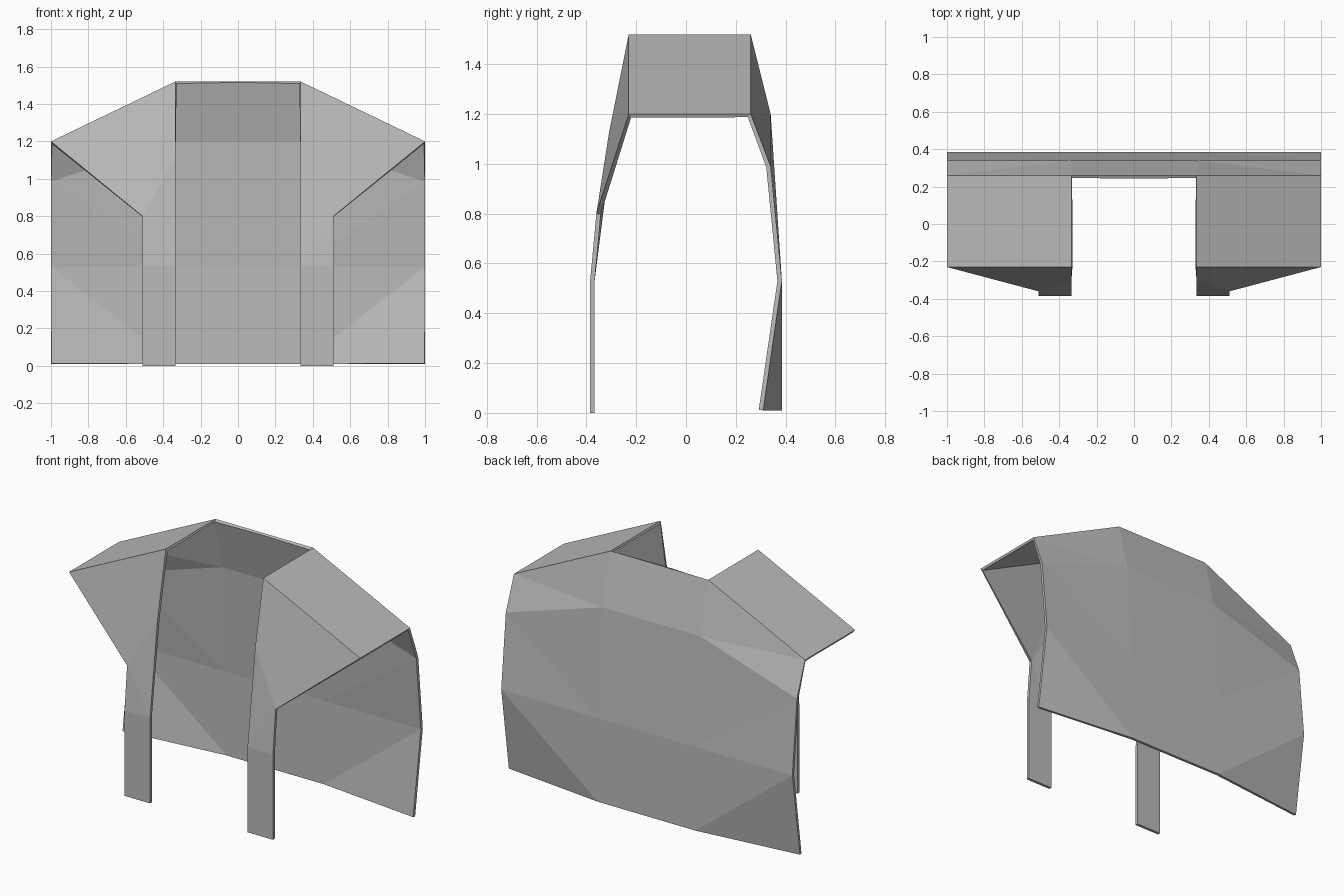
import bpy
import bmesh

cube = bpy.data.objects.get("Cube")
if cube:
    bpy.data.objects.remove(cube)

# One flat grey for the whole armoured vest
grey = bpy.data.materials.new("plain_grey")
grey.use_nodes = True
grey.diffuse_color = (0.5, 0.5, 0.5, 1)
grey.node_tree.nodes["Principled BSDF"].inputs["Base Color"].default_value = (0.5, 0.5, 0.5, 1)

NECK, STRAP, SIDE = 0.335, 0.51, 1.0

# Named corners of the left half
points = {
    # back panel, centre line and neck column
    "c_hem": (0, 0.385, 0.01), "c_waist": (0, 0.385, 0.53),
    "c_blade": (0, 0.34, 1.2), "c_neck": (0, 0.26, 1.52),
    "hem": (NECK, 0.385, 0.01), "waist": (NECK, 0.385, 0.53),
    "blade": (NECK, 0.34, 1.2), "neck": (NECK, 0.26, 1.52),
    # back panel, outer column
    "s_hem": (SIDE, 0.31, 0.01), "s_waist": (SIDE, 0.385, 0.53),
    "s_blade": (SIDE, 0.34, 0.99), "s_tip": (SIDE, 0.26, 1.2),
    # front of the shoulder and hanging strap
    "f_neck": (NECK, -0.23, 1.52), "f_tip": (SIDE, -0.23, 1.2),
    "f_chest": (NECK, -0.31, 1.12), "f_arm": (STRAP, -0.36, 0.8),
    "f_waist": (NECK, -0.385, 0.53), "f_waist_out": (STRAP, -0.385, 0.53),
    "f_end": (NECK, -0.385, 0), "f_end_out": (STRAP, -0.385, 0),
}

faces = [
    # centre of back
    "c_hem hem waist c_waist", "c_waist waist blade c_blade", "c_blade blade neck c_neck",
    # side of back
    "hem s_hem s_waist", "hem s_waist waist",
    "waist s_waist s_blade", "waist s_blade blade",
    "blade s_blade s_tip", "blade s_tip neck",
    # shoulder
    "neck s_tip f_tip f_neck",
    # chest flap
    "f_neck f_tip f_arm", "f_neck f_arm f_chest",
    # strap
    "f_chest f_arm f_waist", "f_arm f_waist_out f_waist",
    "f_waist f_waist_out f_end_out f_end",
]

bm = bmesh.new()
verts = {name: bm.verts.new(co) for name, co in points.items()}
for face in faces:
    bm.faces.new([verts[name] for name in face.split()])
bmesh.ops.recalc_face_normals(bm, faces=bm.faces)
# Make the outside face outwards
bm.normal_update()
shoulder = max(bm.faces, key=lambda f: abs(f.normal.z))
if shoulder.normal.z < 0:
    bmesh.ops.reverse_faces(bm, faces=bm.faces)
mesh = bpy.data.meshes.new("vest_shell")
bm.to_mesh(mesh)
bm.free()
mesh.materials.append(grey)

vest = bpy.data.objects.new("vest_shell", mesh)
bpy.context.collection.objects.link(vest)

# Mirror to the right half, then give the sheet its thickness inwards
mirror = vest.modifiers.new("mirror", 'MIRROR')
mirror.use_clip = True
solid = vest.modifiers.new("thickness", 'SOLIDIFY')
solid.thickness = 0.018
solid.offset = -1
